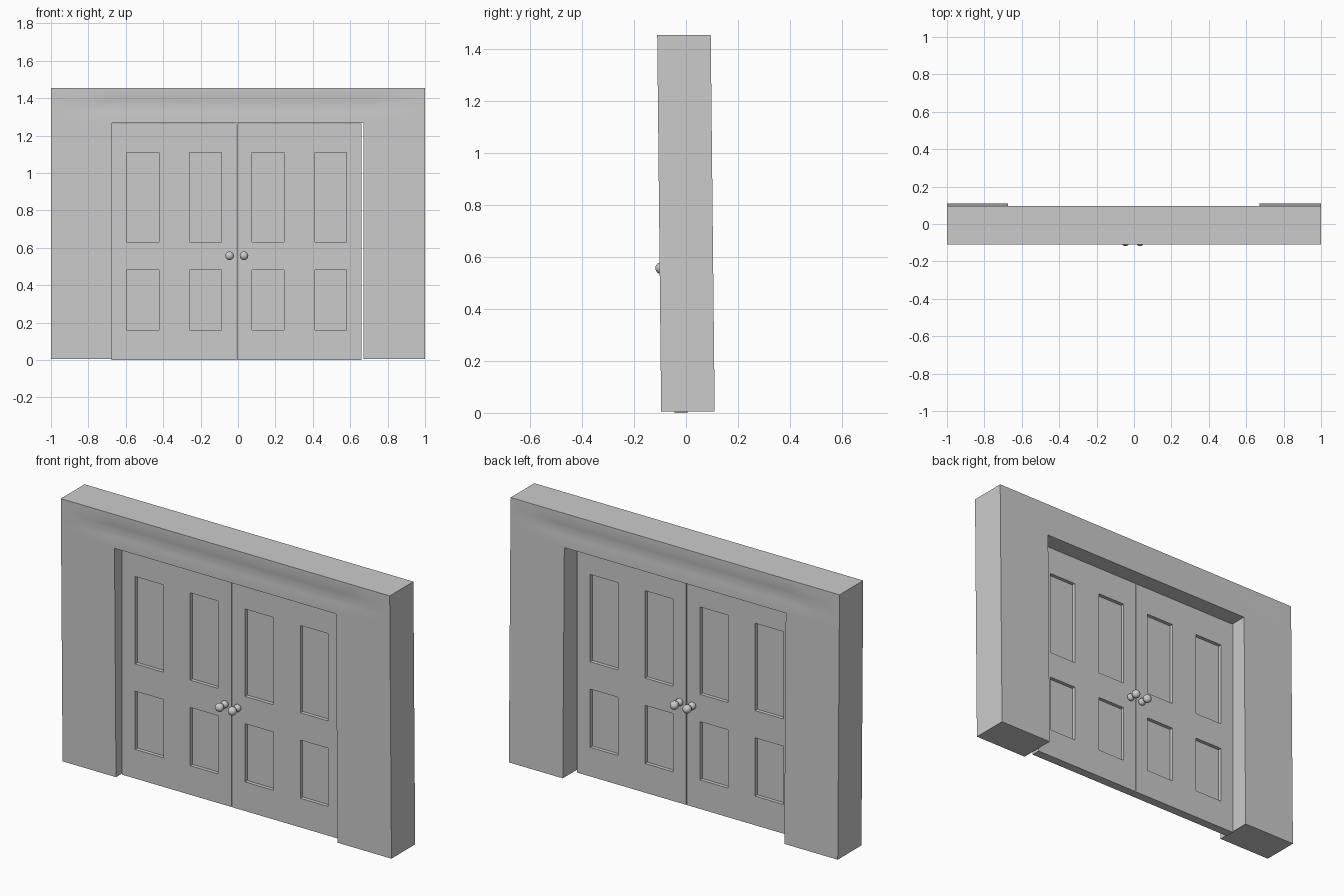
import bpy
import bmesh
from mathutils import Matrix, Vector

cube = bpy.data.objects.get("Cube")
if cube:
    bpy.data.objects.remove(cube, do_unlink=True)

grey = bpy.data.materials.new("plain_grey")
grey.use_nodes = True
tone = (0.6, 0.6, 0.6, 1)
grey.diffuse_color = tone
grey.node_tree.nodes["Principled BSDF"].inputs["Base Color"].default_value = tone

DOOR_Y = -0.02      # centre plane of the doors
DOOR_HALF = 0.025
PANEL_DEPTH = 0.02


def finish(bm, name, angle=None):
    bmesh.ops.recalc_face_normals(bm, faces=bm.faces)
    mesh = bpy.data.meshes.new(name)
    bm.to_mesh(mesh)
    bm.free()
    mesh.materials.append(grey)
    ob = bpy.data.objects.new(name, mesh)
    bpy.context.collection.objects.link(ob)
    if angle:
        bpy.ops.object.select_all(action="DESELECT")
        ob.select_set(True)
        bpy.context.view_layer.objects.active = ob
        bpy.ops.object.shade_smooth_by_angle(angle=angle)
    return ob


def sheet(bm, xs, zs, y):
    """Flat grid of quads in an upright plane."""
    rows = [[bm.verts.new((x, y, z)) for x in xs] for z in zs]
    return [[bm.faces.new((a[i], a[i + 1], b[i + 1], b[i]))
             for i in range(len(xs) - 1)] for a, b in zip(rows, rows[1:])]


def close_rim(bm):
    bmesh.ops.bridge_loops(bm, edges=[e for e in bm.edges if e.is_boundary])


def lean(bm):
    """The frame leans very slightly forward towards the top."""
    for v in bm.verts:
        v.co.y += 0.0075 - 0.0105 * v.co.z


# Pillars, one on each side of the opening
for name, x0, x1 in (("right_pillar", -1, -0.675), ("left_pillar", 0.672, 1)):
    bm = bmesh.new()
    for y in (-0.103, 0.103):
        sheet(bm, (x0, x1), (0.005, 1.268), y)
    close_rim(bm)
    lean(bm)
    finish(bm, name)

# Lintel with a shallow groove that fades out near both ends
bm = bmesh.new()
for y in (-0.103, 0.103):
    sheet(bm, (-1, -0.87, -0.7, 0.7, 0.87, 1),
          (1.268, 1.33, 1.37, 1.39, 1.455), y)
close_rim(bm)
for v in bm.verts:
    if abs(v.co.x) < 0.8 and 1.36 < v.co.z < 1.38:
        v.co.y *= 0.93
lean(bm)
finish(bm, "lintel", 0.6)


# Doors with four sunken panels on each face
def door(name, x0, x1, panels):
    xs = [x0] + [x for p in panels for x in p] + [x1]
    zs = (0, 0.16, 0.48, 0.63, 1.11, 1.265)
    bm = bmesh.new()
    sunken = []
    for side in (-1, 1):
        cells = sheet(bm, xs, zs, DOOR_Y + side * DOOR_HALF)
        sunken += [(cells[r][c], side) for r in (1, 3) for c in (1, 3)]
    close_rim(bm)
    for face, side in sunken:
        new = bmesh.ops.extrude_discrete_faces(bm, faces=[face])["faces"]
        bmesh.ops.translate(bm, verts=list({v for f in new for v in f.verts}),
                            vec=Vector((0, -side * PANEL_DEPTH, 0)))
    finish(bm, name)


door("right_door", -0.675, -0.009, ((-0.595, -0.423), (-0.26, -0.089)))
door("left_door", -0.005, 0.66, ((0.075, 0.246), (0.411, 0.58)))

# Round knobs with a smaller ball at the door face, inside and outside
for name, x in (("right", -0.045), ("left", 0.032)):
    for place, side in (("front", -1), ("back", 1)):
        bm = bmesh.new()
        for offset, radius in ((0.075, 0.023), (0.032, 0.02)):
            spot = Matrix.Translation((x, DOOR_Y + side * offset, 0.557))
            bmesh.ops.create_uvsphere(bm, u_segments=16, v_segments=10,
                                      radius=radius, matrix=spot)
        finish(bm, f"{name}_{place}_knob", 0.7)
